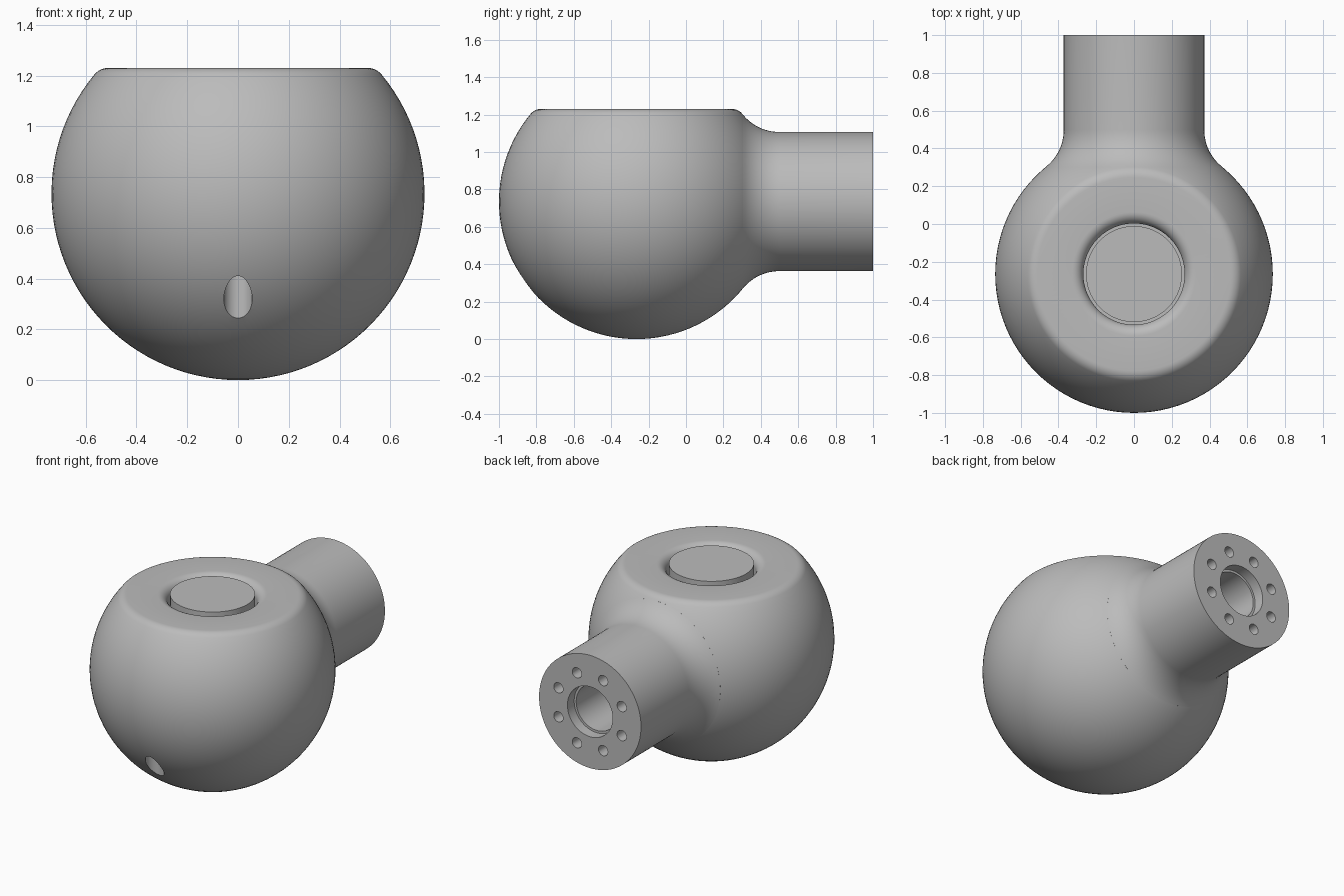
import bpy, bmesh, math
from mathutils import Matrix, Vector

if "Cube" in bpy.data.objects:
    bpy.data.objects.remove(bpy.data.objects["Cube"])

R = 0.735                           # ball radius
CENTRE = Vector((0, -0.265, 0.735))
TOP = 0.495                         # flat top height above ball centre
NECK_R = 0.372
FLARE = 0.25                        # neck blend radius
END = 1.0 - CENTRE.y                # neck end along its axis

mat = bpy.data.materials.new("plain grey")
mat.diffuse_color = (0.5, 0.5, 0.5, 1)
mat.use_nodes = True
mat.node_tree.nodes["Principled BSDF"].inputs["Base Color"].default_value = mat.diffuse_color

TO_BACK = Matrix.Rotation(-math.pi / 2, 4, 'X')   # turns the z axis to +y


def arc(cr, ch, rad, a0, a1, n):
    """Points (radius, height) on an arc, angles in radians."""
    return [(cr + rad * math.cos(a0 + (a1 - a0) * i / n),
             ch + rad * math.sin(a0 + (a1 - a0) * i / n)) for i in range(n + 1)]


def lathe(name, profile, matrix, steps=96):
    """Revolve a (radius, height) profile around z into a closed solid."""
    bm = bmesh.new()
    vs = [bm.verts.new((r, 0, h)) for r, h in profile]
    es = [bm.edges.new(p) for p in zip(vs, vs[1:])]
    bmesh.ops.spin(bm, geom=vs + es, cent=(0, 0, 0), axis=(0, 0, 1),
                   angle=2 * math.pi, steps=steps, use_duplicate=False)
    bmesh.ops.remove_doubles(bm, verts=bm.verts, dist=1e-5)
    bmesh.ops.recalc_face_normals(bm, faces=bm.faces)
    bm.transform(matrix)
    me = bpy.data.meshes.new(name)
    bm.to_mesh(me)
    bm.free()
    me.materials.append(mat)
    ob = bpy.data.objects.new(name, me)
    bpy.context.collection.objects.link(ob)
    return ob


def rod(name, r, h0, h1, matrix, steps=32):
    return lathe(name, [(0, h0), (r, h0), (r, h1), (0, h1)], matrix, steps)


def cut(ob, cutters):
    bpy.context.view_layer.objects.active = ob
    for c in cutters:
        m = ob.modifiers.new("cut", 'BOOLEAN')
        m.operation, m.solver, m.object = 'DIFFERENCE', 'EXACT', c
        bpy.ops.object.modifier_apply(modifier=m.name)
    for c in cutters:
        bpy.data.objects.remove(c)


def smooth(ob):
    bpy.ops.object.select_all(action='DESELECT')
    ob.select_set(True)
    bpy.context.view_layer.objects.active = ob
    bpy.ops.object.shade_smooth_by_angle(angle=math.radians(30))


at_ball = Matrix.Translation(CENTRE)
at_neck = at_ball @ TO_BACK

# Ball housing: rounded flat top and a socket with a rounded lip
e, lip, hole = 0.07, 0.06, 0.268
ec = math.sqrt((R - e) ** 2 - (TOP - e) ** 2)
tangent = math.atan2(TOP - e, ec)
profile = arc(0, 0, R, -math.pi / 2, tangent, 40)
profile[0] = (0, -R)
profile += arc(ec, TOP - e, e, tangent, math.pi / 2, 6)[1:]
profile += arc(hole + lip, TOP - lip, lip, math.pi / 2, math.pi, 8)
profile += [(hole, -0.35), (0, -0.35)]
housing = lathe("ball_housing", profile, at_ball)

# Neck: flare blending from the ball, counterbored end, bore
fa = math.sqrt((R + FLARE) ** 2 - (NECK_R + FLARE) ** 2)
start = math.atan2(-fa, -(NECK_R + FLARE)) + 2 * math.pi
flare = arc(NECK_R + FLARE, fa, FLARE, start, math.pi, 12)
bore, counterbore, inner = 0.15, 0.165, 0.45
profile = [(bore, inner), (flare[0][0] - 0.03, inner)] + flare
profile += [(NECK_R, END), (counterbore, END), (counterbore, END - 0.07),
            (bore, END - 0.07), (bore, inner)]
neck = lathe("neck", profile, at_neck)

# Ring of eight bolt holes in the neck end
bolts = []
for i in range(8):
    a = math.radians(22.5 + 45 * i)
    place = Matrix.Translation((0.25 * math.cos(a), 0.25 * math.sin(a), 0))
    bolts.append(rod("bolt_cutter", 0.034, END - 0.18, END + 0.1, at_neck @ place, 24))
cut(neck, bolts)

# Neck bore continued into the socket, and vertical drain hole low at the front
cut(housing, [rod("bore_cutter", bore, 0.1, 0.9, at_neck, 96),
              rod("drain_cutter", 0.056, -0.8, -0.12,
                  Matrix.Translation((0, -0.868, CENTRE.z)))])

# Stud standing in the socket, flush with the flat top
stud = rod("stud", 0.254, -0.34, TOP, at_ball, 96)

for ob in (housing, neck, stud):
    smooth(ob)
